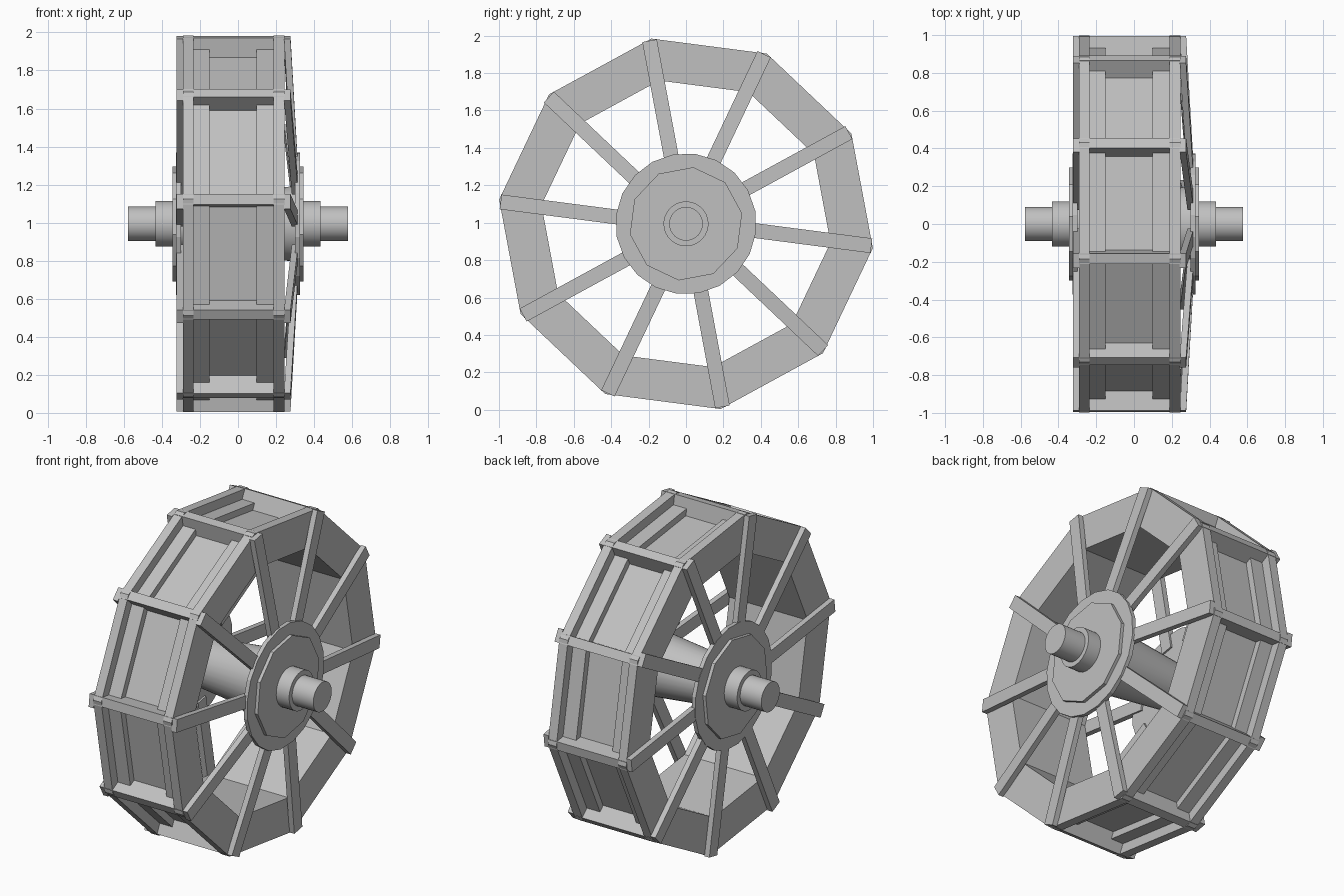
import bpy, bmesh
from math import cos, sin, pi, radians, tau
from mathutils import Matrix, Vector

old = bpy.data.objects.get("Cube")
if old:
    bpy.data.objects.remove(old, do_unlink=True)

CENTRE = 0.994          # axle height
SIDES = 10
PHASE = radians(-7.4)   # direction of the first spoke
COS = cos(pi / SIDES)

grey = bpy.data.materials.new("plain grey")
grey.use_nodes = True
grey.diffuse_color = (0.53, 0.53, 0.53, 1)
grey.node_tree.nodes["Principled BSDF"].inputs["Base Color"].default_value = grey.diffuse_color


def finish(name, bm, smooth=False):
    bmesh.ops.recalc_face_normals(bm, faces=bm.faces)
    mesh = bpy.data.meshes.new(name)
    bm.to_mesh(mesh)
    bm.free()
    mesh.materials.append(grey)
    obj = bpy.data.objects.new(name, mesh)
    obj.location.z = CENTRE
    bpy.context.collection.objects.link(obj)
    if smooth:
        bpy.ops.object.select_all(action='DESELECT')
        obj.select_set(True)
        bpy.context.view_layer.objects.active = obj
        bpy.ops.object.shade_smooth_by_angle(angle=radians(30))
    return obj


def ring(name, x0, x1, inner, outer):
    """Ten-sided ring about the x axis; inner and outer are flat-to-centre distances."""
    bm = bmesh.new()
    loops = []
    for k in range(SIDES):
        a = PHASE + k * tau / SIDES
        loops.append([bm.verts.new((x, r / COS * cos(a), r / COS * sin(a)))
                      for x, r in ((x0, inner), (x1, inner), (x1, outer), (x0, outer))])
    for k in range(SIDES):
        p, q = loops[k], loops[(k + 1) % SIDES]
        for i in range(4):
            j = (i + 1) % 4
            bm.faces.new((p[i], p[j], q[j], q[i]))
    return finish(name, bm)


def drum(name, x0, x1, r0, r1=None, sides=32, smooth=True):
    """Capped cylinder or cone along the x axis."""
    bm = bmesh.new()
    bmesh.ops.create_cone(bm, cap_ends=True, segments=sides, radius1=r0,
                          radius2=r0 if r1 is None else r1, depth=x1 - x0)
    turn = (Matrix.Translation(((x0 + x1) / 2, 0, 0))
            @ Matrix.Rotation(PHASE, 4, 'X') @ Matrix.Rotation(pi / 2, 4, 'Y'))
    # put a corner of the polygon on the spoke direction
    spin = Matrix.Rotation(pi / 2, 4, 'Z')
    bmesh.ops.transform(bm, matrix=turn @ spin, verts=bm.verts)
    return finish(name, bm, smooth)


def radial_beams(name, inner, outer, tangent, thick):
    """Ten slanting boxes; inner and outer are (x, radius) of the two ends."""
    bm = bmesh.new()
    for k in range(SIDES):
        box = []
        for x, r in (inner, outer):
            box.append([bm.verts.new((x + sx * thick / 2, r, t))
                        for sx, t in ((-1, tangent[0]), (1, tangent[0]),
                                      (1, tangent[1]), (-1, tangent[1]))])
        a, b = box
        bm.faces.new(a)
        bm.faces.new(b)
        for i in range(4):
            j = (i + 1) % 4
            bm.faces.new((a[i], a[j], b[j], b[i]))
        bmesh.ops.rotate(bm, verts=a + b, cent=Vector(),
                         matrix=Matrix.Rotation(PHASE + k * tau / SIDES, 3, 'X'))
    return finish(name, bm)


# Rim side plates, recessed floor and the two raised strips
ring("right_rim", 0.187, 0.245, 0.741, 0.958)
ring("left_rim", -0.29, -0.235, 0.741, 0.958)
ring("rim_floor", -0.235, 0.187, 0.741, 0.86)
ring("left_strip", -0.235, -0.15, 0.82, 0.90)
ring("right_strip", 0.097, 0.187, 0.82, 0.90)

# Cross bars at the rim corners
radial_beams("cross_bars", (-0.0225, 0.83), (-0.0225, 1.0), (-0.028, 0.028), 0.531)

# Spokes: straight on one side, dished on the other
radial_beams("straight_spokes", (-0.306, 0.28), (-0.306, 0.998), (-0.028, 0.051), 0.034)
radial_beams("dished_spokes", (0.30, 0.28), (0.259, 0.998), (-0.028, 0.051), 0.034)

# Hub: discs, ten-sided plates, collars, barrel and axle
drum("hub_barrel", -0.31, 0.31, 0.135, 0.20)
for side, name in ((-1, "left"), (1, "right")):
    def span(a, b):
        return sorted((side * a, side * b))
    drum(name + "_disc", *span(0.30, 0.325), 0.377, sides=20, smooth=False)
    drum(name + "_plate", *span(0.32, 0.345), 0.305, sides=SIDES, smooth=False)
    drum(name + "_collar", *span(0.34, 0.433), 0.12)
drum("axle", -0.577, 0.577, 0.09)
